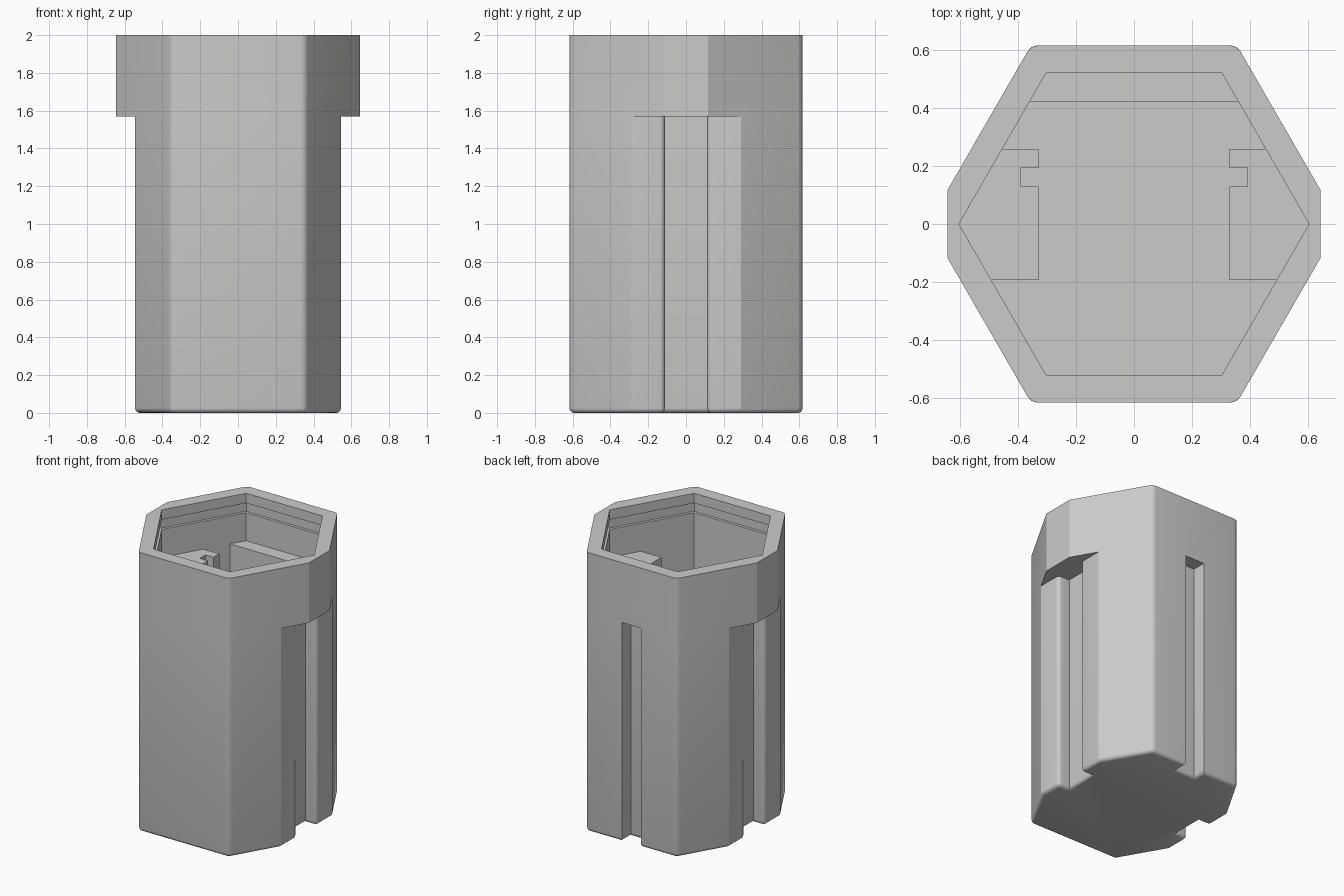
import bpy, bmesh, math

if "Cube" in bpy.data.objects:
    bpy.data.objects.remove(bpy.data.objects["Cube"])

grey = bpy.data.materials.new("plain grey")
grey.use_nodes = True
grey.diffuse_color = (0.6, 0.6, 0.6, 1)
grey.node_tree.nodes["Principled BSDF"].inputs["Base Color"].default_value = (0.6, 0.6, 0.6, 1)

SLOPE = math.sqrt(3)
APOTHEM, INNER, WALL = 0.617, 0.524, 0.093
STEP_Z, BLOCK_Z, TOP = 1.57, 1.66, 2.0


def corner_x(apothem):
    return apothem / SLOPE


def slant_x(apothem, y):
    """x on the slanted hexagon side at height y"""
    return (2 * apothem - abs(y)) / SLOPE


def slant_y(apothem, x):
    return 2 * apothem - SLOPE * x


def prism(name, half, z0, z1, round_corner=None, radius=0.025, round_bottom=False):
    """Extrude a right half profile, mirrored to the left, from z0 to z1"""
    points = half + [(-x, y) for x, y in reversed(half)]
    bm = bmesh.new()
    face = bm.faces.new([bm.verts.new((x, y, z0)) for x, y in points])
    up = bmesh.ops.extrude_face_region(bm, geom=[face])["geom"]
    for v in up:
        if isinstance(v, bmesh.types.BMVert):
            v.co.z = z1
    bmesh.ops.recalc_face_normals(bm, faces=bm.faces)
    chosen = []
    for e in bm.edges:
        a, b = (v.co for v in e.verts)
        if abs(a.z - b.z) > 0.01:
            if round_corner and round_corner(abs(a.x), a.y):
                chosen.append(e)
        elif round_bottom and max(a.z, b.z) < z0 + 0.001:
            chosen.append(e)
    if chosen:
        bmesh.ops.bevel(bm, geom=chosen, offset=radius, segments=4,
                        profile=0.5, affect='EDGES', clamp_overlap=True)
    bmesh.ops.recalc_face_normals(bm, faces=bm.faces)
    mesh = bpy.data.meshes.new(name)
    bm.to_mesh(mesh)
    bm.free()
    mesh.materials.append(grey)
    obj = bpy.data.objects.new(name, mesh)
    bpy.context.collection.objects.link(obj)
    return obj


def combine(target, other, operation):
    """Apply a boolean and remove the helper"""
    mod = target.modifiers.new(operation.lower(), 'BOOLEAN')
    mod.object, mod.operation, mod.solver = other, operation, 'EXACT'
    bpy.context.view_layer.objects.active = target
    bpy.ops.object.modifier_apply(modifier=mod.name)
    bpy.data.objects.remove(other)


def hexagon(apothem):
    c = corner_x(apothem)
    return [(c, -apothem), (2 * c, 0), (c, apothem)]


def hex_corner(x, y):
    return abs(abs(y) - APOTHEM) < 0.001 and x > 0.2


# Lower body with side grooves and a narrow back groove
side, floor, lip = 0.545, 0.455, 0.112
flat = slant_y(APOTHEM, side)
slot, slot_floor = 0.075, APOTHEM - 0.1
outline = [(corner_x(APOTHEM), -APOTHEM), (side, -flat), (side, -lip), (floor, -lip),
           (floor, lip), (side, lip), (side, flat), (corner_x(APOTHEM), APOTHEM),
           (slot, APOTHEM), (slot, slot_floor)]
body = prism("container", outline, 0, STEP_Z,
             lambda x, y: hex_corner(x, y) or (abs(x - side) < 0.001 and abs(y) < 0.2),
             round_bottom=True)

# Wider collar around the top
wide = 0.645
cut = slant_y(APOTHEM, wide)
collar = prism("collar", [(corner_x(APOTHEM), -APOTHEM), (wide, -cut), (wide, cut),
                          (corner_x(APOTHEM), APOTHEM)], STEP_Z, TOP, hex_corner)
combine(body, collar, 'UNION')

# Cavity, leaving slotted side blocks and a back ledge
block, notch, back = 0.33, 0.393, 0.424
cavity = [(corner_x(INNER), -INNER), (slant_x(INNER, 0.193), -0.193), (block, -0.193),
          (block, 0.13), (notch, 0.13), (notch, 0.193), (block, 0.193), (block, 0.26),
          (slant_x(INNER, 0.26), 0.26), (slant_x(INNER, back), back)]
combine(body, prism("lower_cavity", cavity, WALL, BLOCK_Z), 'DIFFERENCE')
combine(body, prism("upper_cavity", hexagon(INNER), BLOCK_Z, TOP + 0.1), 'DIFFERENCE')

# Snap groove below the rim
combine(body, prism("rim_groove", hexagon(INNER + 0.02), 1.86, 1.93), 'DIFFERENCE')

bpy.ops.object.select_all(action='DESELECT')
body.select_set(True)
bpy.context.view_layer.objects.active = body
bpy.ops.object.shade_smooth_by_angle(angle=math.radians(25))
